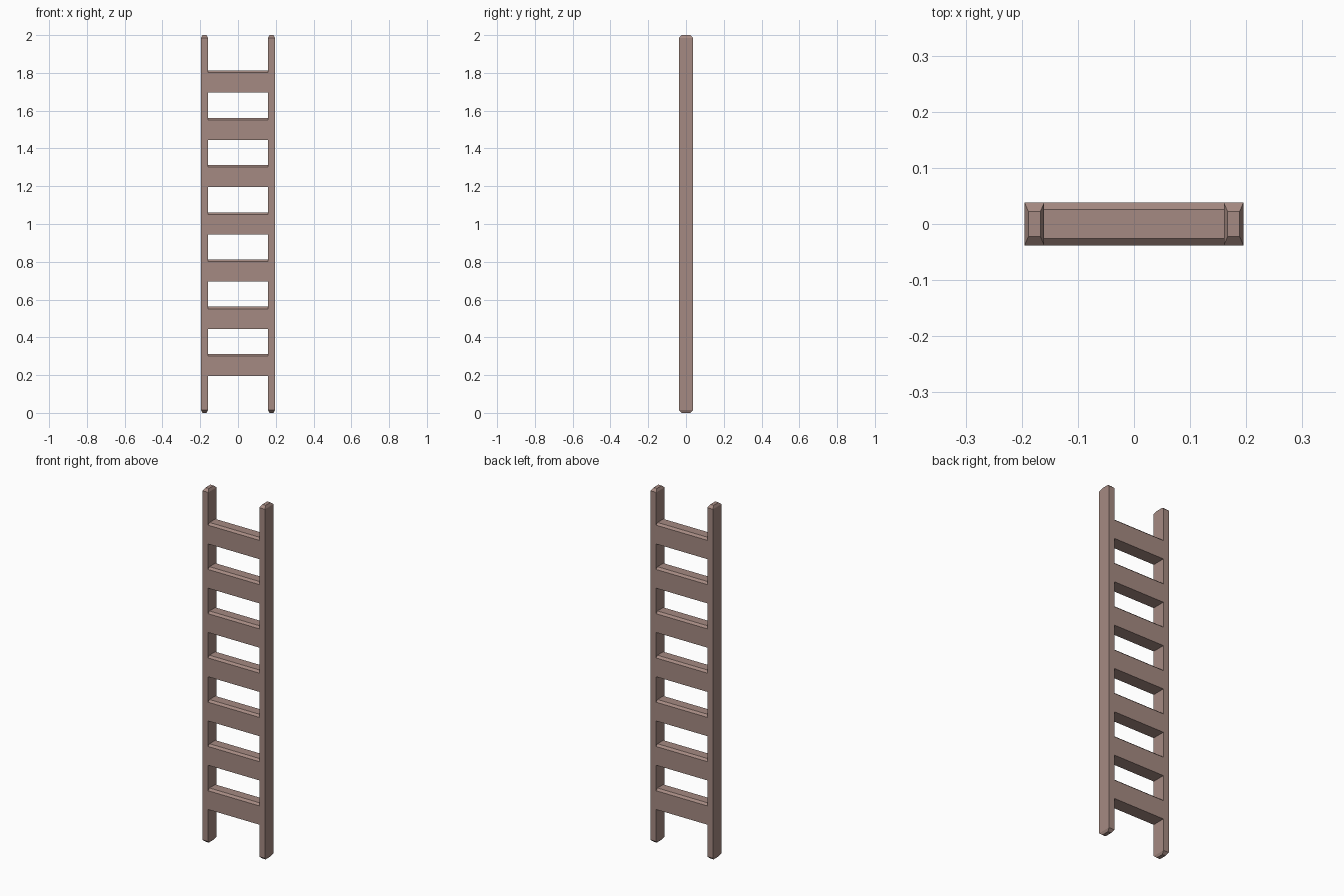
import bpy, bmesh

if "Cube" in bpy.data.objects:
    bpy.data.objects.remove(bpy.data.objects["Cube"])

wood = bpy.data.materials.new("wood")
wood.diffuse_color = (0.376, 0.254, 0.223, 1)
wood.use_nodes = True
wood.node_tree.nodes["Principled BSDF"].inputs["Base Color"].default_value = wood.diffuse_color

DEPTH = 0.038      # half depth, shared by rails and rungs
INNER, OUTER = 0.16, 0.195


def loft(name, rings, caps=(True, True)):
    """Skin a stack of equal-sized vertex rings into a closed flat-shaded part."""
    bm = bmesh.new()
    loops = [[bm.verts.new(p) for p in ring] for ring in rings]
    for a, b in zip(loops, loops[1:]):
        n = len(a)
        for i in range(n):
            j = (i + 1) % n
            bm.faces.new((a[i], a[j], b[j], b[i]))
    if caps[0]:
        bm.faces.new(loops[0][::-1])
    if caps[1]:
        bm.faces.new(loops[-1])
    bmesh.ops.recalc_face_normals(bm, faces=bm.faces)
    mesh = bpy.data.meshes.new(name)
    bm.to_mesh(mesh)
    bm.free()
    mesh.materials.append(wood)
    ob = bpy.data.objects.new(name, mesh)
    bpy.context.collection.objects.link(ob)
    return ob


def rect(cx, hx, hy, z):
    return [(cx - hx, -hy, z), (cx + hx, -hy, z), (cx + hx, hy, z), (cx - hx, hy, z)]


# Side rails: square posts with tapered tips at both ends
half = (OUTER - INNER) / 2
for side, sign in (("left", -1), ("right", 1)):
    cx = sign * (INNER + OUTER) / 2
    loft(side + "_rail", [
        rect(cx, half - 0.007, 0.022, 0),
        rect(cx, half, DEPTH, 0.014),
        rect(cx, half, DEPTH, 1.986),
        rect(cx, half - 0.007, 0.022, 2),
    ])

# Rungs: flush boards with chamfered upper edges, butted between the rails
profile = [(-DEPTH, -0.055), (DEPTH, -0.055), (DEPTH, 0.051),
           (0.026, 0.062), (-0.026, 0.062), (-DEPTH, 0.051)]
for k in range(7):
    z0 = 0.25 * (k + 1)
    loft(f"rung_{k + 1}",
         [[(x, y, z0 + z) for y, z in profile] for x in (-INNER, INNER)],
         caps=(False, False))
